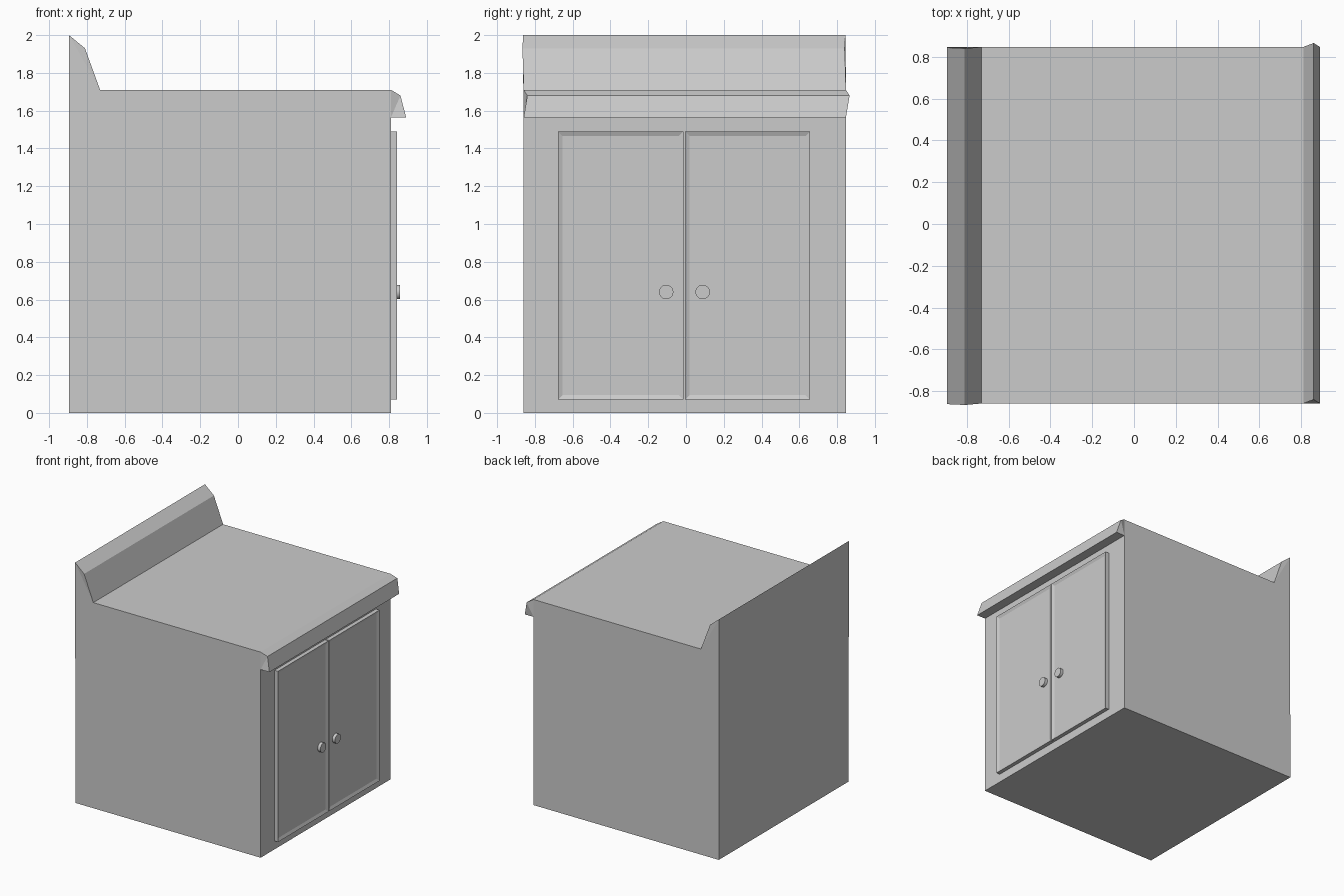
import bpy, bmesh, math
from mathutils import Matrix

cube = bpy.data.objects.get("Cube")
if cube:
    bpy.data.objects.remove(cube, do_unlink=True)

grey = bpy.data.materials.new("plain grey")
grey.use_nodes = True
COLOUR = (0.6, 0.6, 0.6, 1)
grey.diffuse_color = COLOUR
grey.node_tree.nodes["Principled BSDF"].inputs["Base Color"].default_value = COLOUR


def finish(name, bm):
    bmesh.ops.recalc_face_normals(bm, faces=bm.faces)
    mesh = bpy.data.meshes.new(name)
    bm.to_mesh(mesh)
    bm.free()
    mesh.materials.append(grey)
    obj = bpy.data.objects.new(name, mesh)
    bpy.context.collection.objects.link(obj)
    return obj


# Cabinet body: side profile (x, z, sideways lean) with backsplash and counter lip
profile = [
    (-0.895, 0, 0), (0.81, 0, 0), (0.81, 1.565, 0),
    (0.89, 1.565, 0), (0.86, 1.68, 0.019), (0.81, 1.71, 0),
    (-0.73, 1.71, 0), (-0.81, 1.93, -0.007), (-0.895, 2, -0.003),
]
bm = bmesh.new()
right, left = [[bm.verts.new((x, y + lean, z)) for x, z, lean in profile]
               for y in (-0.859, 0.847)]
for i in range(len(profile)):
    j = (i + 1) % len(profile)
    bm.faces.new((right[i], right[j], left[j], left[i]))
for side in (right, left):
    for cap in ((0, 1, 2, 5, 6, 8), (6, 7, 8), (2, 3, 4), (2, 4, 5)):
        bm.faces.new([side[i] for i in cap])
finish("cabinet_body", bm)


# Door: slab whose front face slopes in to a shallow recessed panel
def door(name, y0, y1):
    bm = bmesh.new()
    bmesh.ops.create_cube(bm, size=1)
    for v in bm.verts:
        v.co.x = 0.843 if v.co.x > 0 else 0.805
        v.co.y = y1 if v.co.y > 0 else y0
        v.co.z = 1.49 if v.co.z > 0 else 0.07
    bm.normal_update()
    front = [f for f in bm.faces if f.normal.x > 0.9]
    bmesh.ops.inset_region(bm, faces=front, thickness=0.035, depth=-0.01)
    finish(name, bm)


# Round door knob
def knob(name, y):
    bm = bmesh.new()
    bmesh.ops.create_cone(bm, cap_ends=True, segments=32,
                          radius1=0.038, radius2=0.038, depth=0.028)
    bmesh.ops.transform(bm, verts=bm.verts,
                        matrix=Matrix.Translation((0.844, y, 0.64))
                        @ Matrix.Rotation(math.pi / 2, 4, "Y"))
    obj = finish(name, bm)
    bpy.ops.object.select_all(action="DESELECT")
    obj.select_set(True)
    bpy.context.view_layer.objects.active = obj
    bpy.ops.object.shade_smooth_by_angle(angle=math.radians(40))


door("right_door", -0.678, -0.014)
door("left_door", -0.005, 0.657)
knob("right_knob", -0.105)
knob("left_knob", 0.088)
